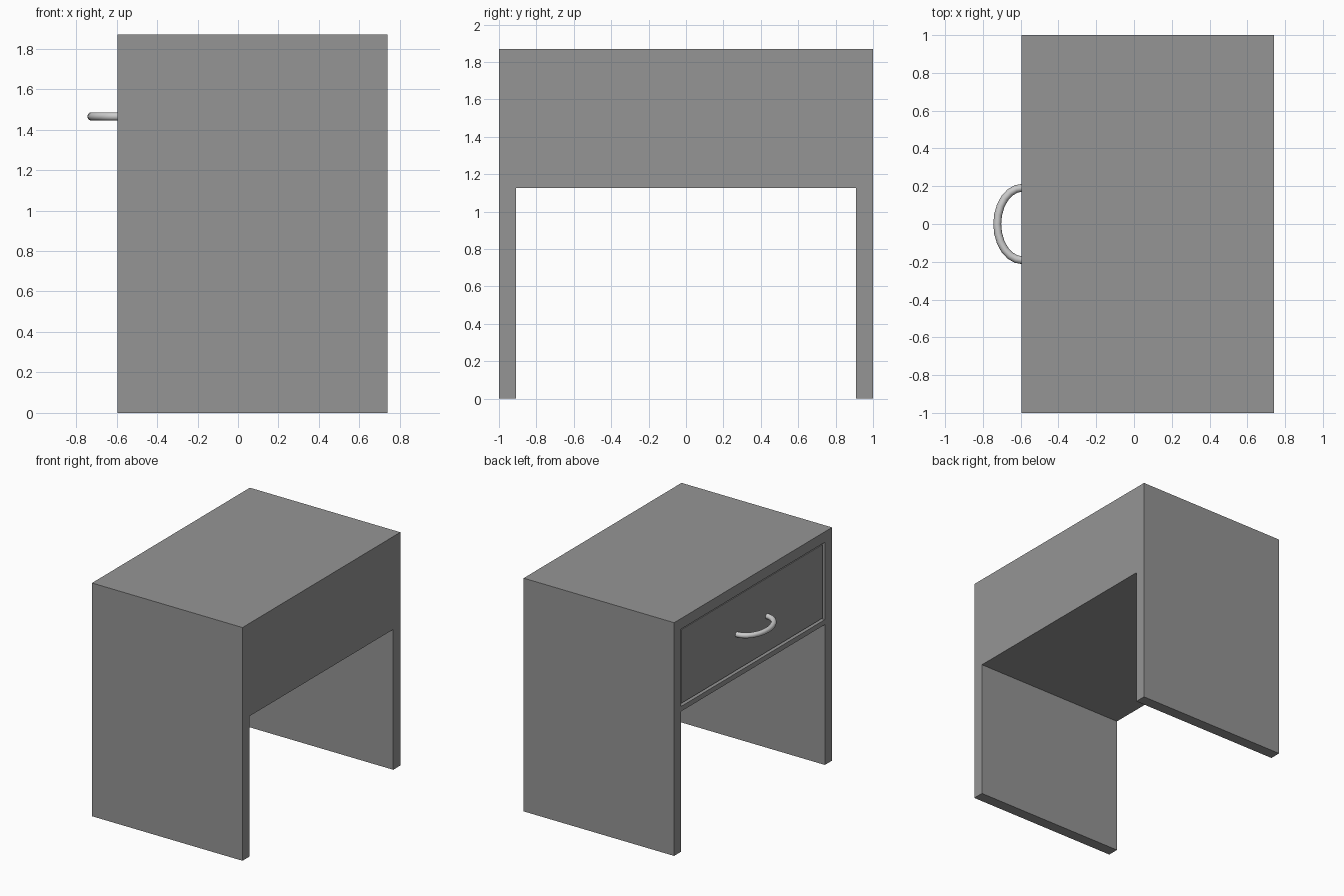
import bpy, bmesh, math

if "Cube" in bpy.data.objects:
    bpy.data.objects.remove(bpy.data.objects["Cube"])

XF, XB, TOP, SIDE, UNDER = -0.595, 0.74, 1.87, 0.09, 1.125
OPEN_LOW, OPEN_HIGH = 1.165, 1.785
INNER = 1 - SIDE


def mesh_object(name, bm):
    bmesh.ops.recalc_face_normals(bm, faces=bm.faces)
    me = bpy.data.meshes.new(name)
    bm.to_mesh(me)
    bm.free()
    ob = bpy.data.objects.new(name, me)
    bpy.context.collection.objects.link(ob)
    return ob


def prism(name, outline, x0, x1):
    """Extrude a (y, z) outline from x0 to x1."""
    bm = bmesh.new()
    face = bm.faces.new([bm.verts.new((x0, y, z)) for y, z in outline])
    out = bmesh.ops.extrude_face_region(bm, geom=[face])["geom"]
    verts = [g for g in out if isinstance(g, bmesh.types.BMVert)]
    bmesh.ops.translate(bm, verts=verts, vec=(x1 - x0, 0, 0))
    return mesh_object(name, bm)


def rect(w, low, high):
    return [(-w, low), (w, low), (w, high), (-w, high)]


def cut(target, cutter):
    cutter.hide_render = True
    mod = target.modifiers.new("opening", "BOOLEAN")
    mod.operation, mod.solver, mod.object = "DIFFERENCE", "EXACT", cutter
    bpy.context.view_layer.objects.active = target
    bpy.ops.object.modifier_apply(modifier=mod.name)
    bpy.data.objects.remove(cutter)


paint = bpy.data.materials.new("dark_grey")
paint.diffuse_color = (0.3, 0.3, 0.3, 1)
paint.use_nodes = True
paint.node_tree.nodes["Principled BSDF"].inputs["Base Color"].default_value = paint.diffuse_color

# Carcass: arch-shaped body with a drawer opening
half = [(INNER, UNDER), (INNER, 0), (1, 0), (1, TOP)]
body = prism("table_body", half + [(-y, z) for y, z in reversed(half)], XF, XB)
cut(body, prism("opening_cutter", rect(INNER, OPEN_LOW, OPEN_HIGH), XF - 0.1, XB - 0.06))

# Drawer: slightly smaller than the opening, hollow from the top
GAP = 0.015
drawer = prism("drawer", rect(INNER - GAP, OPEN_LOW + GAP, OPEN_HIGH - GAP), XF + 0.01, XB - 0.1)
cut(drawer, prism("tray_cutter", rect(INNER - 0.06, OPEN_LOW + 0.06, TOP), XF + 0.06, XB - 0.15))

for ob in (body, drawer):
    ob.data.materials.append(paint)

# Handle: half-ellipse bow of round bar
curve = bpy.data.curves.new("drawer_handle", "CURVE")
curve.dimensions = "3D"
curve.bevel_depth, curve.bevel_resolution, curve.use_fill_caps = 0.021, 3, True
N = 12
path = [(XF + 0.02, 0.19)]
path += [(XF + 0.005 - 0.134 * math.sin(math.pi * i / N), 0.192 * math.cos(math.pi * i / N))
         for i in range(N + 1)]
path.append((XF + 0.02, -0.19))
spline = curve.splines.new("POLY")
spline.points.add(len(path) - 1)
for p, (x, y) in zip(spline.points, path):
    p.co = (x, y, 1.465, 1)
handle = bpy.data.objects.new("drawer_handle", curve)
bpy.context.collection.objects.link(handle)
bpy.ops.object.select_all(action="DESELECT")
handle.select_set(True)
bpy.context.view_layer.objects.active = handle
bpy.ops.object.convert(target="MESH")
bpy.ops.object.shade_smooth_by_angle(angle=math.radians(40))
